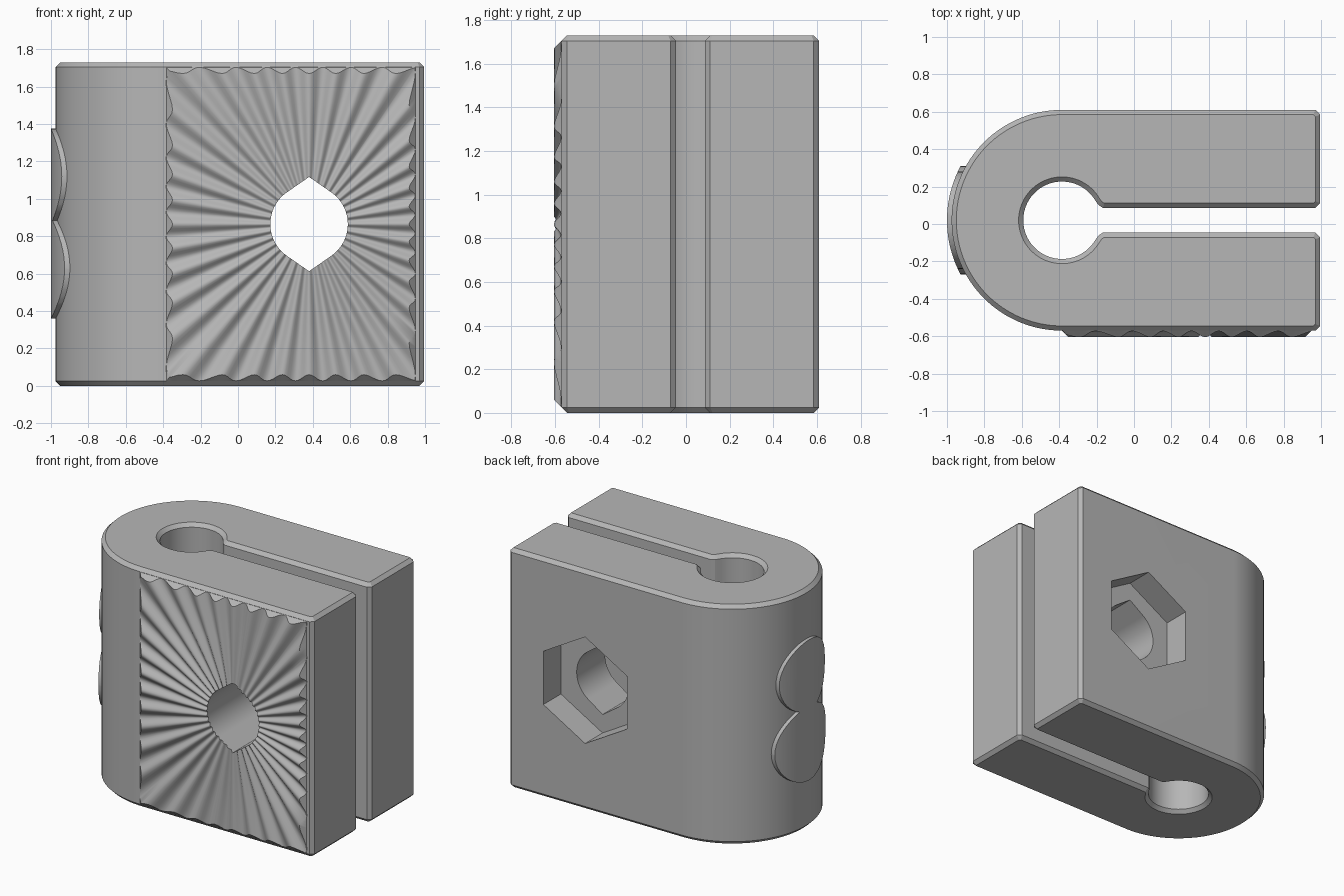
import bpy, bmesh
from math import pi, cos, sin, tan, atan2, radians, hypot

cube = bpy.data.objects.get("Cube")
if cube:
    bpy.data.objects.remove(cube, do_unlink=True)

GREY = (0.47, 0.47, 0.47, 1)
mat = bpy.data.materials.new("plain grey")
mat.use_nodes = True
mat.diffuse_color = GREY
mat.node_tree.nodes["Principled BSDF"].inputs["Base Color"].default_value = GREY

HEIGHT, RIM = 1.73, 0.025
CX, CY = -0.385, 0.02            # axis of the rounded end
OUTER, BORE, SLOT = 0.59, 0.207, 0.066
BX, BZ = 0.38, 0.865             # axis of the bolt hole


def finish(name, bm):
    bmesh.ops.recalc_face_normals(bm, faces=bm.faces)
    mesh = bpy.data.meshes.new(name)
    bm.to_mesh(mesh)
    bm.free()
    mesh.materials.append(mat)
    obj = bpy.data.objects.new(name, mesh)
    bpy.context.collection.objects.link(obj)
    return obj


def prism(name, outline, start, end, place, rim=0):
    """Extrude an outline; place maps (u, v, depth) to x, y, z."""
    bm = bmesh.new()
    face = bm.faces.new([bm.verts.new((u, v, start)) for u, v in outline])
    geom = bmesh.ops.extrude_face_region(bm, geom=[face])["geom"]
    for v in geom:
        if isinstance(v, bmesh.types.BMVert):
            v.co.z = end
    if rim:
        bmesh.ops.recalc_face_normals(bm, faces=bm.faces)
        edges = [e for e in bm.edges if e.verts[0].co.z == e.verts[1].co.z]
        bmesh.ops.bevel(bm, geom=edges, offset=rim, segments=1,
                        affect='EDGES', clamp_overlap=False)
    for v in bm.verts:
        v.co = place(*v.co)
    return finish(name, bm)


def along_x(u, v, d):
    return (d, u, v)


def along_y(u, v, d):
    return (u, d, v)


def along_z(u, v, d):
    return (u, v, d)


def combine(obj, tool, operation):
    mod = obj.modifiers.new(operation.lower(), 'BOOLEAN')
    mod.operation, mod.object, mod.solver = operation, tool, 'EXACT'
    bpy.context.view_layer.objects.active = obj
    bpy.ops.object.modifier_apply(modifier=mod.name)
    bpy.data.objects.remove(tool, do_unlink=True)


def smooth(obj, angle):
    bpy.ops.object.select_all(action='DESELECT')
    obj.select_set(True)
    bpy.context.view_layer.objects.active = obj
    bpy.ops.object.shade_smooth_by_angle(angle=radians(angle))


def ring(cx, cy, rx, ry, n):
    return [(cx + rx * cos(2 * pi * i / n), cy + ry * sin(2 * pi * i / n))
            for i in range(n)]


# Clamp body: half outline from bore to rounded end, mirrored across the slot
right = 0.995
half = [(CX + BORE * cos(a), BORE * sin(a))
        for a in (pi - (pi - radians(30)) * i / 32 for i in range(33))]
half += [(-0.19, 0.082), (-0.166, SLOT), (right - RIM, SLOT), (right, SLOT + RIM),
         (right, OUTER - RIM), (right - RIM, OUTER)]
half += [(CX + OUTER * cos(a), OUTER * sin(a))
         for a in (pi / 2 + pi / 2 * i / 32 for i in range(33))]
# The bore and outer arcs each share one point on the mirror line
lower = [(x, -y) for x, y in reversed(half[1:-1])]
outline = [(x, CY + y) for x, y in half + lower]
body = prism("clamp_body", outline, 0, HEIGHT, along_z, RIM)


# Bolt hole: round, drawn out to a point above and below
HOLE, TIP = 0.207, 0.252


def hole_radius(angle):
    tangent = radians(34.8)
    off = abs(abs(atan2(sin(angle), cos(angle))) - pi / 2)
    return HOLE / cos(tangent - off) if off < tangent else HOLE


TEETH, STEPS = 36, 10
angles = [2 * pi * i / (TEETH * STEPS) for i in range(TEETH * STEPS)]
hole = [(BX + hole_radius(a) * cos(a), BZ + hole_radius(a) * sin(a)) for a in angles]
combine(body, prism("bolt_cutter", hole, -0.8, 0.8, along_y), 'DIFFERENCE')

# Hexagonal nut pocket in the back
hexagon = [(BX + 0.385 * sin(pi * i / 3), BZ + 0.385 * cos(pi * i / 3)) for i in range(6)]
combine(body, prism("nut_cutter", hexagon, 0.41, 0.8, along_y), 'DIFFERENCE')
smooth(body, 20)

# Serrated grip pad: teeth radiate from the bolt hole to a chamfered border
X0, X1, Z0, Z1 = CX, 0.95, 0.025, 1.705
FACE, DEPTH = -0.57, 0.035


def border(a, inset):
    c, s = cos(a), sin(a)
    reach = []
    if abs(c) > 1e-6:
        reach.append(((X1 - inset if c > 0 else X0 + inset) - BX) / c)
    if abs(s) > 1e-6:
        reach.append(((Z1 - inset if s > 0 else Z0 + inset) - BZ) / s)
    return min(reach)


def tooth(a, r):
    drop = DEPTH * 0.95 * min(1, r / 0.6)
    return DEPTH - drop * (0.5 - 0.5 * cos(TEETH * a))


corners = [atan2(z - BZ, x - BX) % (2 * pi) for x in (X0, X1) for z in (Z0, Z1)]
bm = bmesh.new()
columns = []
for a in sorted(angles + corners):
    inner, outer = hole_radius(a), border(a, 0)
    crest = border(a, tooth(a, outer))
    rows = [(inner, -0.01), (inner, tooth(a, inner))]
    for t in (0.25, 0.5, 0.75, 1):
        r = inner + (crest - inner) * t
        rows.append((r, tooth(a, r if t < 1 else outer)))
    rows.append((outer, -0.002))
    columns.append([bm.verts.new((BX + r * cos(a), FACE - h, BZ + r * sin(a)))
                    for r, h in rows])
for left, nxt in zip(columns, columns[1:] + columns[:1]):
    for i in range(len(left) - 1):
        bm.faces.new((left[i], left[i + 1], nxt[i + 1], nxt[i]))
pad = finish("serrated_pad", bm)
if sum(f.normal.y * f.area for f in pad.data.polygons) > 0:
    pad.data.flip_normals()
smooth(pad, 35)

# Two plain raised bosses wrapped round the curved end
for name, z, ry, rz in (("upper_boss", 1.12, 0.26, 0.255), ("lower_boss", 0.63, 0.29, 0.27)):
    boss = prism(name, ring(CY, z, ry, rz, 48), -1.1, -0.8, along_x)
    shell = prism("boss_shell", ring(CX, CY, OUTER + RIM, OUTER + RIM, 128),
                  0.1, 1.6, along_z)
    combine(boss, shell, 'INTERSECT')
    smooth(boss, 30)
